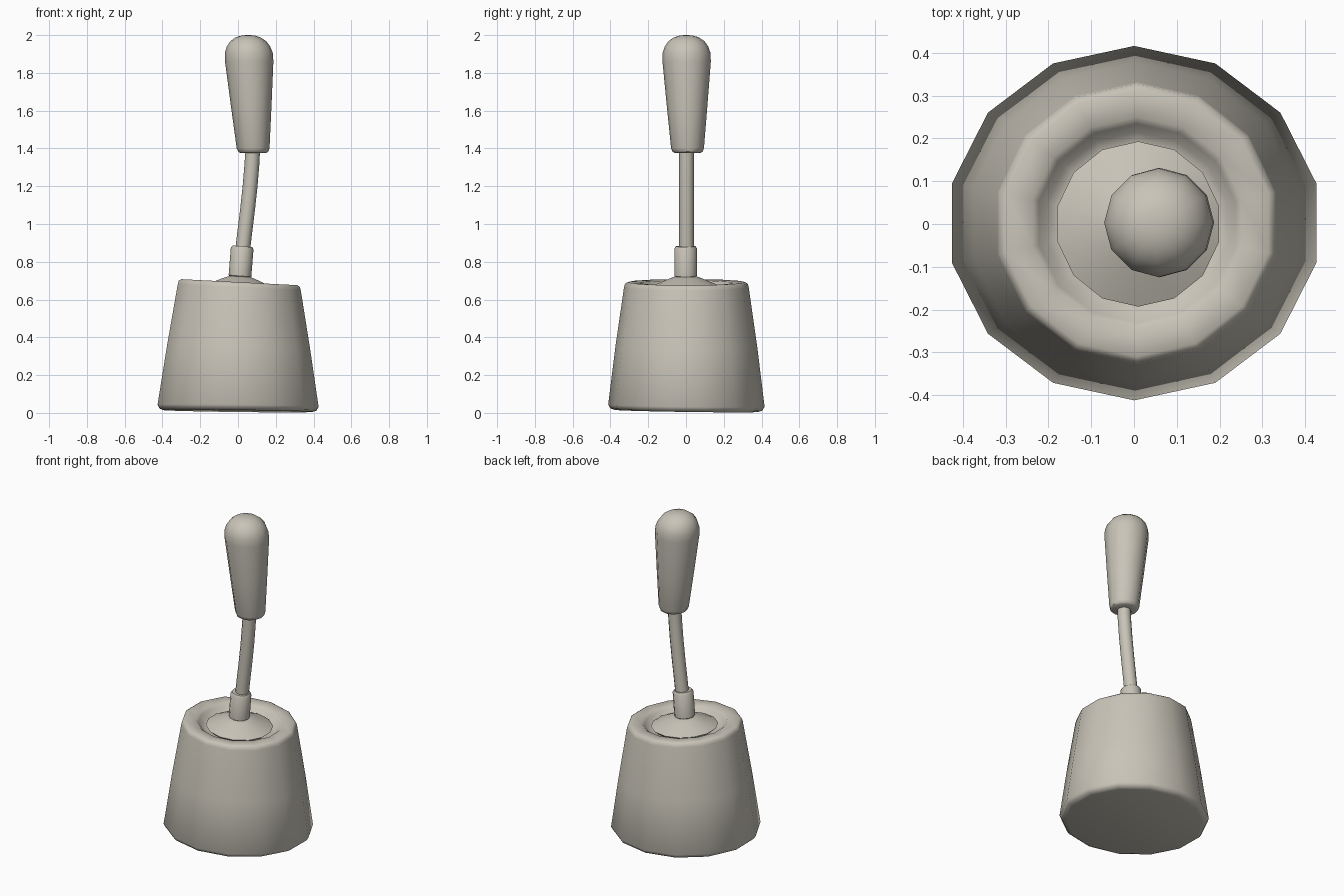
import bpy, bmesh, math

cube = bpy.data.objects.get("Cube")
if cube:
    bpy.data.objects.remove(cube, do_unlink=True)

stone = bpy.data.materials.new("warm_grey")
stone.use_nodes = True
colour = (0.58, 0.55, 0.48, 1)
stone.diffuse_color = colour
stone.node_tree.nodes["Principled BSDF"].inputs["Base Color"].default_value = colour


def loft(name, rings, sides, angle=40):
    """Skin rings of (x, y, z, radius x, radius y, slope x, slope y), bottom first."""
    bm = bmesh.new()
    loops = []
    for x, y, z, rx, ry, sx, sy in rings:
        loop = []
        for i in range(sides):
            a = math.pi / 2 + math.tau * i / sides
            dx, dy = rx * math.cos(a), ry * math.sin(a)
            loop.append(bm.verts.new((x + dx, y + dy, z + sx * dx + sy * dy)))
        loops.append(loop)
    for low, high in zip(loops, loops[1:]):
        for i in range(sides):
            j = (i + 1) % sides
            bm.faces.new((low[i], low[j], high[j], high[i]))
    bm.faces.new(loops[0][::-1])
    bm.faces.new(loops[-1])
    mesh = bpy.data.meshes.new(name)
    bm.to_mesh(mesh)
    bm.free()
    obj = bpy.data.objects.new(name, mesh)
    bpy.context.collection.objects.link(obj)
    mesh.materials.append(stone)
    bpy.ops.object.select_all(action="DESELECT")
    obj.select_set(True)
    bpy.context.view_layer.objects.active = obj
    bpy.ops.object.shade_smooth_by_angle(angle=math.radians(angle))
    return obj


# Tapered pedestal: rounded foot, sloping wall, rolled rim and sunken dish
pedestal = [(0.010, 0.40), (0.018, 0.425), (0.038, 0.437), (0.35, 0.388),
            (0.665, 0.334), (0.683, 0.329), (0.692, 0.315), (0.688, 0.25),
            (0.675, 0.235), (0.65, 0.215), (0.64, 0.19), (0.64, 0.12)]
rings = []
for z, r in pedestal:
    t = min(z / 0.69, 1)
    rings.append((0.007 * t, 0.002, z, r, r * (0.945 + 0.045 * t),
                  -0.012 - 0.04 * t, -0.015 * (1 - t)))
loft("pedestal", rings, 14, 60)

# Shallow conical pivot cap in the dish
cap = [(0.645, 0.17), (0.665, 0.193), (0.685, 0.15), (0.712, 0.085), (0.725, 0.05)]
loft("pivot_cap", [(0.01, 0, z, r, r, -0.05, 0) for z, r in cap], 14)

# Collar at the foot of the rod
collar = [(0.715, 0.05), (0.725, 0.06), (0.87, 0.06), (0.882, 0.052)]
loft("collar", [(0.01 + 0.08 * (z - 0.72), -0.002, z, r, r, -0.08, 0)
                for z, r in collar], 12)

# Gently curved rod
path = [(0.022, 0.84), (0.035, 0.95), (0.051, 1.08), (0.064, 1.2), (0.074, 1.32), (0.079, 1.42)]
loft("rod", [(x, 0.003, z, 0.039, 0.039, -0.1, 0) for x, z in path], 12)

# Flared, round-topped grip leaning slightly back
grip = [(1.377, 0.07), (1.383, 0.08), (1.402, 0.087), (1.62, 0.107), (1.86, 0.128),
        (1.905, 0.127), (1.94, 0.115), (1.968, 0.095), (1.988, 0.066), (1.998, 0.034), (2.0, 0.008)]
loft("grip", [(0.08 - 0.045 * (z - 1.4), 0.008 - 0.01 * (z - 1.4), z, r, r, 0, 0)
              for z, r in grip], 12)
